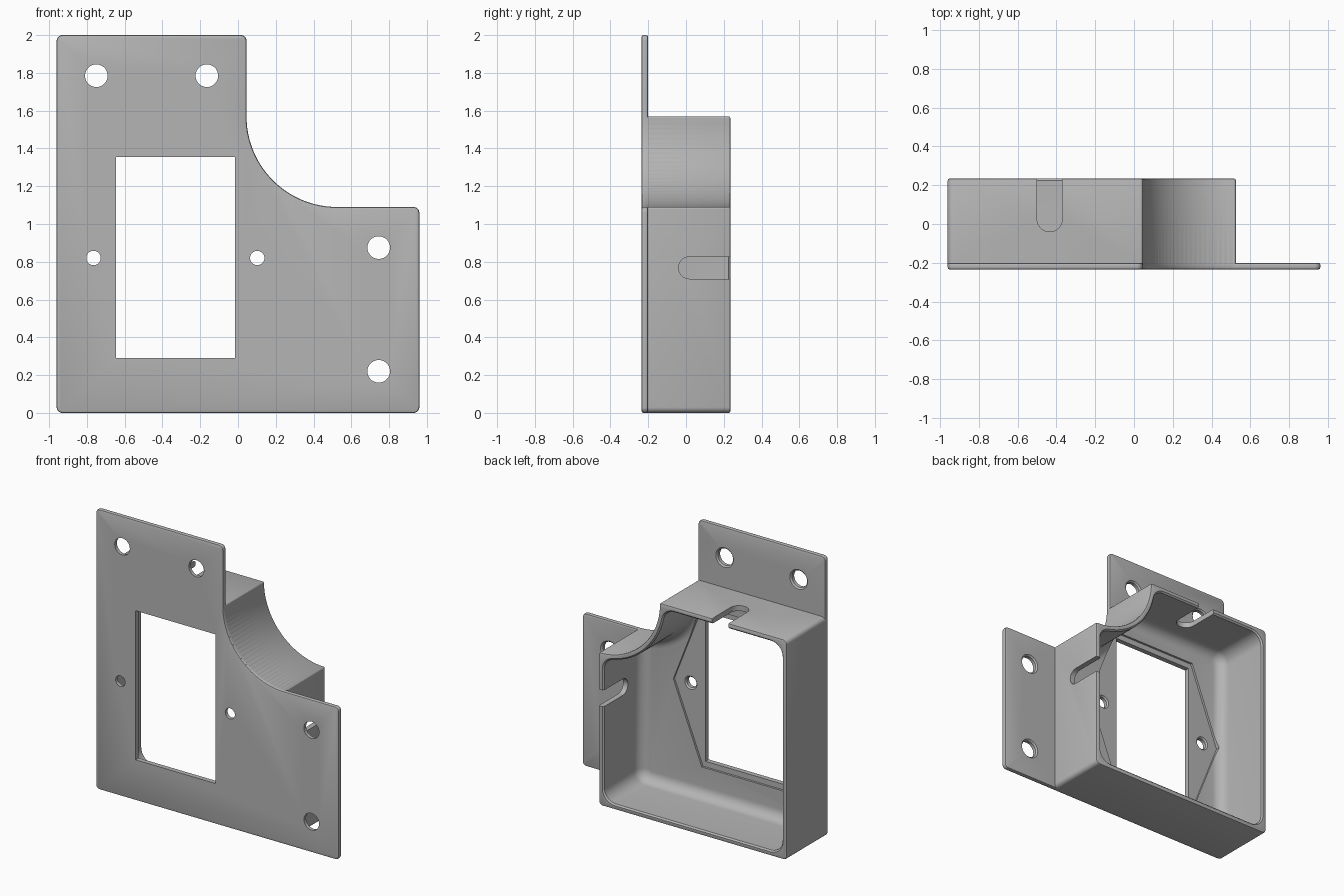
import bpy, bmesh
from math import sin, cos, atan2, sqrt, pi, radians

if "Cube" in bpy.data.objects:
    bpy.data.objects.remove(bpy.data.objects["Cube"])

grey = bpy.data.materials.new("matte grey")
grey.use_nodes = True
COLOUR = (0.46, 0.46, 0.46, 1)
grey.diffuse_color = COLOUR
grey.node_tree.nodes["Principled BSDF"].inputs["Base Color"].default_value = COLOUR

# Main dimensions: left edge, plate half width, notch centre and radius
LEFT, RIGHT = -0.96, 0.96
CX, CZ, R = 0.525, 1.57, 0.48
FRONT, PLATE_BACK, FLOOR, BACK = -0.235, -0.2, -0.185, 0.235


def outline(arcs, d):
    """Closed outline from arcs (x, z, radius, start, end), inset by d."""
    pts = []
    for x, z, r, a, b in arcs:
        rad = r - d if b > a else r + d
        n = max(6, int(abs(b - a) / (pi / 2) * (7 if b > a else 28)))
        full = abs(b - a) > 6
        for i in range(n if full else n + 1):
            t = a + (b - a) * i / n
            pts.append((x + rad * cos(t), z + rad * sin(t)))
    return pts


def loft(name, rings):
    """Solid through outlines placed at rising y."""
    bm = bmesh.new()
    loops = [[bm.verts.new((x, y, z)) for x, z in pts] for y, pts in rings]
    for a, b in zip(loops, loops[1:]):
        for i in range(len(a)):
            j = (i + 1) % len(a)
            bm.faces.new((a[i], a[j], b[j], b[i]))
    bm.faces.new(loops[0])
    bm.faces.new(loops[-1])
    bmesh.ops.recalc_face_normals(bm, faces=bm.faces)
    mesh = bpy.data.meshes.new(name)
    bm.to_mesh(mesh)
    bm.free()
    obj = bpy.data.objects.new(name, mesh)
    bpy.context.collection.objects.link(obj)
    mesh.materials.append(grey)
    return obj


def combine(target, tool, operation="DIFFERENCE"):
    mod = target.modifiers.new("combine", "BOOLEAN")
    mod.operation, mod.solver, mod.object = operation, "EXACT", tool
    bpy.context.view_layer.objects.active = target
    bpy.ops.object.modifier_apply(modifier=mod.name)
    bpy.data.objects.remove(tool)


def plate_arcs(r):
    q = pi / 2
    return [(LEFT + r, r, r, 2 * q, 3 * q), (RIGHT - r, r, r, 3 * q, 4 * q),
            (RIGHT - r, CZ - R - r, r, 0, q), (CX, CZ, R, 3 * q, 2 * q),
            (CX - R - r, 2 - r, r, 0, q), (LEFT + r, 2 - r, r, q, 2 * q)]


def housing_arcs(w, r, tip):
    """Housing outline inset by w, with rounded corners and notch tips."""
    q, big, m, k = pi / 2, R + w, w + r, w + tip
    dx = sqrt((big + tip) ** 2 - k ** 2)
    lean = atan2(dx, k)
    return [(LEFT + m, m, r, 2 * q, 3 * q), (CX - m, m, r, 3 * q, 4 * q),
            (CX - k, CZ - dx, tip, 0, lean),
            (CX, CZ, big, pi + lean, 3 * q - lean),
            (CX - dx, CZ - k, tip, q - lean, q),
            (LEFT + m, CZ - m, r, q, 2 * q)]


# Mounting plate with softened edges
E = 0.01
arcs = plate_arcs(0.03)
bracket = loft("mounting_bracket", [(y, outline(arcs, d)) for y, d in (
    (FRONT, E), (FRONT + 0.3 * E, 0.3 * E), (FRONT + E, 0),
    (PLATE_BACK - E, 0), (PLATE_BACK - 0.3 * E, 0.3 * E), (PLATE_BACK, E))])

# Housing behind the plate
arcs = housing_arcs(0, 0.03, 0.012)
housing = loft("housing", [(y, outline(arcs, d)) for y, d in (
    (FRONT + E, 0), (BACK - E, 0), (BACK - 0.3 * E, 0.3 * E), (BACK, E))])
combine(bracket, housing, "UNION")

# Hollow with filleted floor and eased rim
arcs = housing_arcs(0.038, 0.09, 0.085)
F = 0.075
rings = []
for i in range(8):
    t = pi / 2 * i / 7
    rings.append((FLOOR + F * (1 - cos(t)), outline(arcs, F * (1 - sin(t)))))
rings += [(BACK - E, outline(arcs, 0)), (BACK, outline(arcs, -E)),
          (BACK + 0.1, outline(arcs, -E))]
combine(bracket, loft("cavity_cutter", rings))

# Shallow six-sided recess around the window
MID, HOLE_Z = -0.33, 0.82
recess = [(MID - 0.56, HOLE_Z), (MID - 0.335, 0.25), (MID + 0.335, 0.25),
          (MID + 0.56, HOLE_Z), (MID + 0.335, 1.395), (MID - 0.335, 1.395)]
combine(bracket, loft("recess_cutter", [(PLATE_BACK, recess), (-0.13, recess)]))

# Window
window = [(-0.645, 0.29), (-0.015, 0.29), (-0.015, 1.355), (-0.645, 1.355)]
combine(bracket, loft("window_cutter", [(-0.3, window), (-0.1, window)]))

# Fixing holes, eased at the back
for x, z, r in ((-0.75, 1.785, 0.06), (-0.165, 1.785, 0.06), (0.745, 0.875, 0.06),
                (0.745, 0.22, 0.06), (-0.765, HOLE_Z, 0.038), (0.102, HOLE_Z, 0.038)):
    ring = [(x, z, r, 0, 2 * pi)]
    combine(bracket, loft("hole_cutter", [(y, outline(ring, d)) for y, d in (
        (-0.3, 0), (PLATE_BACK - E, 0), (PLATE_BACK, -E), (-0.15, -E))]))


# Round-ended cable slots in the top and side walls
def slot(radius, location, turn):
    q = pi / 2
    end = -0.04 + radius
    pts = [(radius * cos(q * i / 6), end - radius * sin(q * i / 6)) for i in range(13)]
    pts += [(-radius, 0.4), (radius, 0.4)]
    cutter = loft("slot_cutter", [(-0.1, pts), (0.1, pts)])
    # Stand the profile so its length runs along y
    for v in cutter.data.vertices:
        a, depth, along = v.co
        v.co = (depth, along, a) if turn else (a, along, depth)
        v.co.x += location[0]
        v.co.z += location[1]
    bm = bmesh.new()
    bm.from_mesh(cutter.data)
    bmesh.ops.recalc_face_normals(bm, faces=bm.faces)
    bm.to_mesh(cutter.data)
    bm.free()
    combine(bracket, cutter)


slot(0.065, (-0.435, CZ), False)
slot(0.058, (CX, 0.768), True)

# Smooth shading with crisp edges
bpy.ops.object.select_all(action="DESELECT")
bracket.select_set(True)
bpy.context.view_layer.objects.active = bracket
bpy.ops.object.shade_smooth_by_angle(angle=radians(30))
